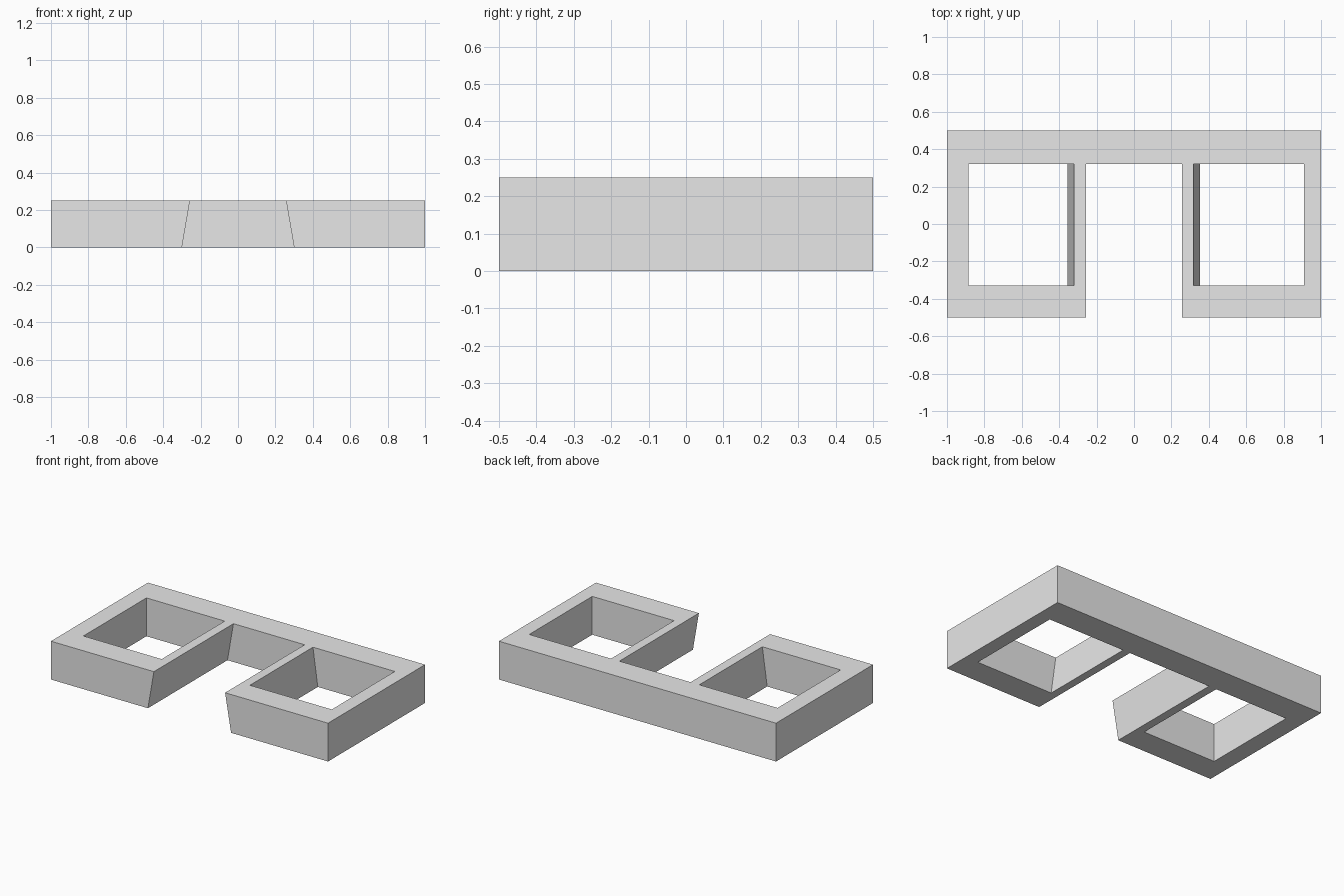
import bpy
import bmesh

if "Cube" in bpy.data.objects:
    bpy.data.objects.remove(bpy.data.objects["Cube"])

HEIGHT = 0.25
OVERSHOOT = 0.1

# One plain grey for the whole model
grey = bpy.data.materials.new("light grey")
grey.use_nodes = True
grey.diffuse_color = (0.8, 0.8, 0.8, 1)
grey.node_tree.nodes["Principled BSDF"].inputs["Base Color"].default_value = grey.diffuse_color


def block(name, x_bottom, x_top, y_range, z_range):
    """Box whose x extents may differ between bottom and top."""
    bm = bmesh.new()
    rings = []
    for (x0, x1), z in zip((x_bottom, x_top), z_range):
        y0, y1 = y_range
        corners = ((x0, y0), (x1, y0), (x1, y1), (x0, y1))
        rings.append([bm.verts.new((x, y, z)) for x, y in corners])
    low, high = rings
    bm.faces.new(low[::-1])
    bm.faces.new(high)
    for i in range(4):
        j = (i + 1) % 4
        bm.faces.new((low[i], low[j], high[j], high[i]))
    mesh = bpy.data.meshes.new(name)
    bm.to_mesh(mesh)
    bm.free()
    mesh.materials.append(grey)
    obj = bpy.data.objects.new(name, mesh)
    bpy.context.collection.objects.link(obj)
    return obj


def cut(target, name, x_bottom, x_top, y_range):
    """Carve a tapered opening through the full height of the target."""
    extend = OVERSHOOT / HEIGHT
    below = [b + (b - t) * extend for b, t in zip(x_bottom, x_top)]
    above = [t + (t - b) * extend for b, t in zip(x_bottom, x_top)]
    cutter = block(name, below, above, y_range, (-OVERSHOOT, HEIGHT + OVERSHOOT))
    cutter.hide_render = True
    mod = target.modifiers.new(name, "BOOLEAN")
    mod.operation = "DIFFERENCE"
    mod.solver = "EXACT"
    mod.object = cutter
    bpy.context.view_layer.objects.active = target
    bpy.ops.object.modifier_apply(modifier=mod.name)
    bpy.data.objects.remove(cutter)


# Solid slab
frame = block("building_frame", (-1, 1), (-1, 1), (-0.5, 0.5), (0, HEIGHT))

# Front notch with leaning sides, open to the front
cut(frame, "front_notch", (-0.30, 0.30), (-0.257, 0.257), (-0.7, 0.32))

# Courtyards, with the inner wall leaning parallel to the notch
cut(frame, "right_courtyard", (-0.885, -0.355), (-0.885, -0.32), (-0.33, 0.32))
cut(frame, "left_courtyard", (0.352, 0.908), (0.317, 0.908), (-0.33, 0.32))
